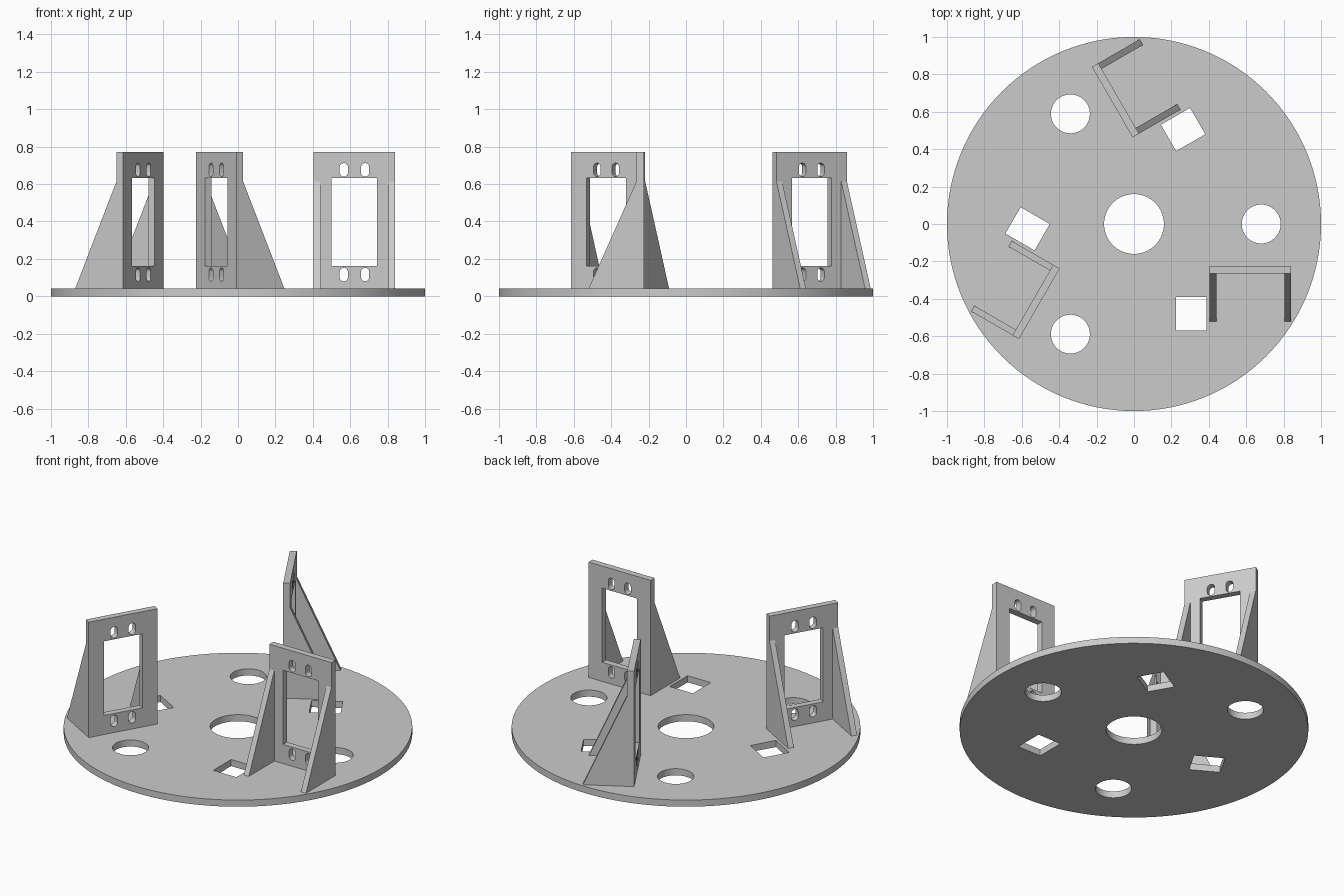
import bpy, bmesh
from math import pi, cos, sin, radians
from mathutils import Matrix, Vector

if "Cube" in bpy.data.objects:
    bpy.data.objects.remove(bpy.data.objects["Cube"])

grey = bpy.data.materials.new("light grey")
grey.use_nodes = True
grey.diffuse_color = (0.6, 0.6, 0.6, 1)
grey.node_tree.nodes["Principled BSDF"].inputs["Base Color"].default_value = (0.6, 0.6, 0.6, 1)

# Local (u, v, w) to world: upright facing the front, and upright facing sideways
FLAT = Matrix.Identity(4)
FRONT = Matrix(((1, 0, 0, 0), (0, 0, -1, 0), (0, 1, 0, 0), (0, 0, 0, 1)))
SIDE = Matrix(((0, 0, 1, 0), (1, 0, 0, 0), (0, 1, 0, 0), (0, 0, 0, 1)))


def circle(cx, cy, r, n=64):
    return [(cx + r * cos(2 * pi * i / n), cy + r * sin(2 * pi * i / n)) for i in range(n)]


def rect(u0, v0, u1, v1):
    return [(u0, v0), (u1, v0), (u1, v1), (u0, v1)]


def slot(cx, cy, r, h, n=12):
    """Upright slot with rounded ends."""
    top = [(cx + r * cos(pi * i / n), cy + h + r * sin(pi * i / n)) for i in range(n + 1)]
    return top + [(2 * cx - u, 2 * cy - v) for u, v in top]


def turn(points, k):
    m = Matrix.Rotation(radians(120 * k), 2)
    return [tuple(m @ Vector(p)) for p in points]


def prisms(name, outlines, w0, w1, frame):
    """Extrude each outline from w0 to w1 into one object."""
    bm = bmesh.new()
    for pts in outlines:
        low = [bm.verts.new(frame @ Vector((u, v, w0))) for u, v in pts]
        high = [bm.verts.new(frame @ Vector((u, v, w1))) for u, v in pts]
        bm.faces.new(low[::-1])
        bm.faces.new(high)
        for i in range(len(pts)):
            j = (i + 1) % len(pts)
            bm.faces.new((low[i], low[j], high[j], high[i]))
    bmesh.ops.recalc_face_normals(bm, faces=bm.faces)
    mesh = bpy.data.meshes.new(name)
    bm.to_mesh(mesh)
    bm.free()
    mesh.materials.append(grey)
    ob = bpy.data.objects.new(name, mesh)
    bpy.context.collection.objects.link(ob)
    return ob


def cut(ob, outlines, w0, w1, frame):
    """Cut holes through an object, then smooth the round walls."""
    tool = prisms("cutter", outlines, w0, w1, frame)
    tool.hide_render = True
    mod = ob.modifiers.new("holes", "BOOLEAN")
    mod.operation, mod.solver, mod.object = "DIFFERENCE", "EXACT", tool
    bpy.context.view_layer.update()
    done = ob.evaluated_get(bpy.context.evaluated_depsgraph_get())
    mesh = bpy.data.meshes.new_from_object(done)
    ob.modifiers.clear()
    ob.data = mesh
    bpy.data.objects.remove(tool)
    mesh.shade_smooth()
    mesh.set_sharp_from_angle(angle=radians(30))


# Round base with a centre hole, three round holes and three square holes
base_top = 0.042
base = prisms("base_disc", [circle(0, 0, 1, 128)], 0, base_top, FLAT)
holes = [circle(0, 0, 0.16)]
for k in range(3):
    holes.append(turn(circle(0.68, 0, 0.104), k))
    holes.append(turn(rect(0.225, -0.57, 0.388, -0.39), k))
cut(base, holes, -0.1, 0.2, FLAT)

# Bracket: upright plate with a window and four slots
left, right, top = 0.405, 0.84, 0.772
back, front = -0.225, -0.265
mid = (left + right) / 2
plate = prisms("bracket_plate", [rect(left, base_top, right, top)], -back, -front, FRONT)
openings = [rect(mid - 0.122, 0.163, mid + 0.122, 0.632)]
for s in (-1, 1):
    for z in (0.116, 0.676):
        openings.append(slot(mid + s * 0.057, z, 0.022, 0.014))
cut(plate, openings, 0.1, 0.4, FRONT)

# Sloping ribs on both edges of the plate
gusset = [(front, base_top), (-0.52, base_top), (front, 0.615)]
ribs = [prisms("bracket_rib_inner", [gusset], left, left + 0.035, SIDE),
        prisms("bracket_rib_outer", [gusset], right - 0.035, right, SIDE)]

# Repeat the bracket around the disc
for part in [plate] + ribs:
    for k in (1, 2):
        twin = part.copy()
        twin.name = f"{part.name}_{k + 1}"
        twin.rotation_euler.z = radians(120 * k)
        bpy.context.collection.objects.link(twin)
